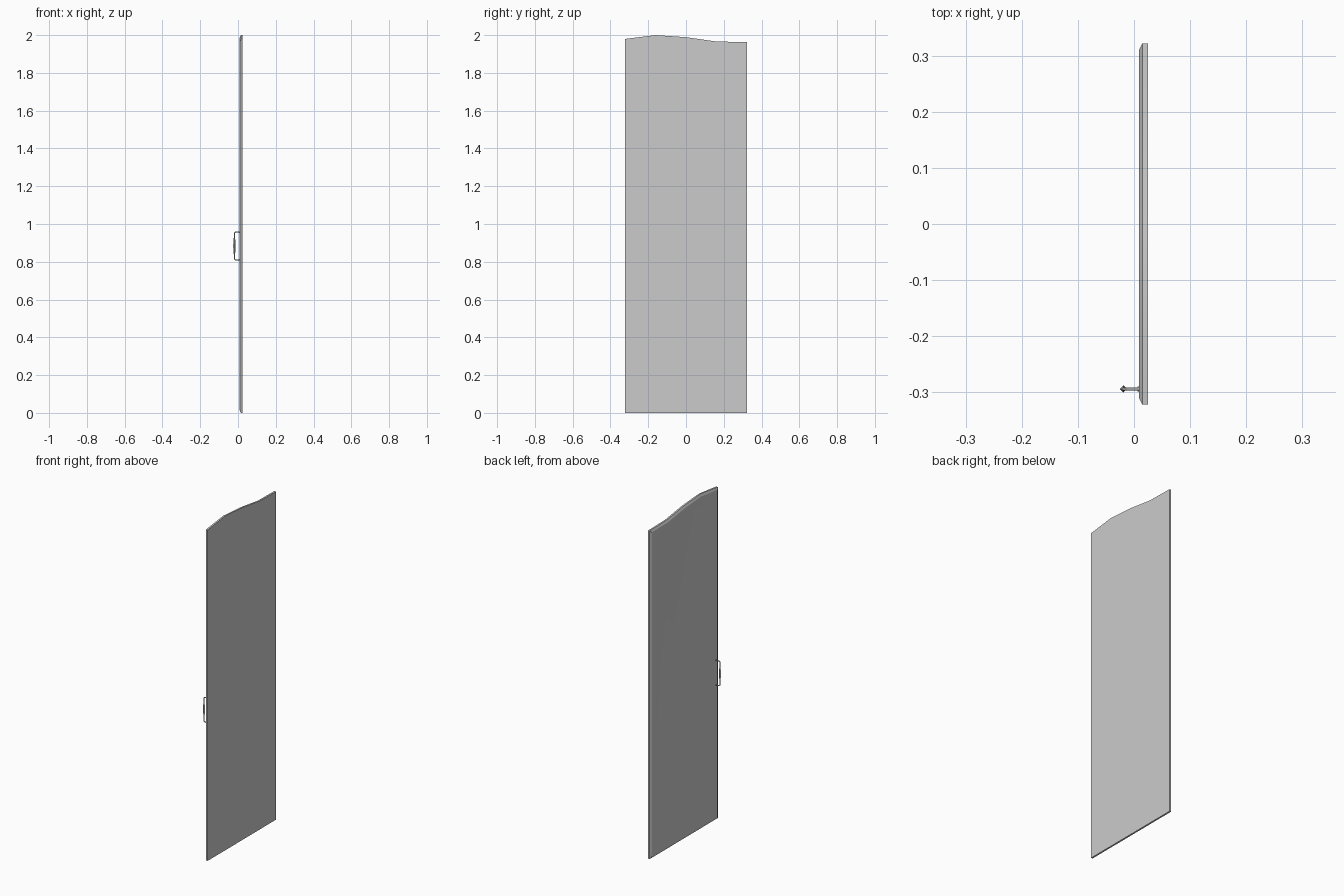
import bpy, bmesh, math
from mathutils import Vector

if "Cube" in bpy.data.objects:
    bpy.data.objects.remove(bpy.data.objects["Cube"])


def make_object(name, bm, angle=30):
    bmesh.ops.recalc_face_normals(bm, faces=bm.faces)
    me = bpy.data.meshes.new(name)
    bm.to_mesh(me)
    bm.free()
    ob = bpy.data.objects.new(name, me)
    bpy.context.collection.objects.link(ob)
    bpy.ops.object.select_all(action='DESELECT')
    ob.select_set(True)
    bpy.context.view_layer.objects.active = ob
    bpy.ops.object.shade_smooth_by_angle(angle=math.radians(angle))
    return ob


def skin(bm, loops):
    """Bridge successive closed loops of points and cap both ends."""
    rings = [[bm.verts.new(p) for p in loop] for loop in loops]
    n = len(rings[0])
    for a, b in zip(rings, rings[1:]):
        for i in range(n):
            j = (i + 1) % n
            bm.faces.new((a[i], a[j], b[j], b[i]))
    bm.faces.new(rings[0])
    bm.faces.new(rings[-1][::-1])


# Door outline with a wavy top, drawn inward by an inset
HALF = 0.322
TOP = [(-1, 1.98), (-0.5, 2.0), (0, 1.989), (0.5, 1.966), (1, 1.963)]


def outline(x, inset):
    w = HALF - inset
    pts = [(x, w, inset), (x, -w, inset)]
    return [Vector(p) for p in pts] + [Vector((x, t * w, z - inset)) for t, z in TOP]


# Door: flat back, chamfered rim, flat frame, sloped recess, centre panel
bm = bmesh.new()
skin(bm, [outline(x, i) for x, i in
          [(0.025, 0), (0.015, 0), (0.009, 0.012), (0.009, 0.035), (0.014, 0.06)]])
make_object("door_panel", bm, 15)

HY, HX = -0.294, -0.019
Z0, Z1 = 0.81, 0.957


# Handle rod: one square-section bar bent into a bracket
def rod_loop(p, along, r):
    side = Vector((0, 1, 0))
    up = along.cross(side)
    return [Vector(p) + r * (math.cos(a) * side + math.sin(a) * up)
            for a in [math.tau * k / 6 for k in range(6)]]


path = [(0.012, Z0), (HX + 0.005, Z0), (HX, Z0 + 0.005),
        (HX, Z1 - 0.005), (HX + 0.005, Z1), (0.012, Z1)]
path = [Vector((x, HY, z)) for x, z in path]
bm = bmesh.new()
loops = []
for i, p in enumerate(path):
    d = path[min(i + 1, len(path) - 1)] - path[max(i - 1, 0)]
    loops.append(rod_loop(p, d.normalized(), 0.003))
skin(bm, loops)
make_object("handle_rod", bm, 40)

# Handle grip: four-sided spindle swelling in the middle
bm = bmesh.new()
grip = [(0.835, 0.003), (0.85, 0.0045), (0.868, 0.006), (0.884, 0.0065),
        (0.90, 0.006), (0.917, 0.0045), (0.932, 0.003)]
skin(bm, [[Vector((HX + r * math.cos(a), HY + r * math.sin(a), z))
           for a in [math.pi / 2 * k for k in range(4)]] for z, r in grip])
make_object("handle_grip", bm, 30)

# Small mounting collars where the rod meets the door
for name, z in (("lower_handle_collar", Z0), ("upper_handle_collar", Z1)):
    bm = bmesh.new()
    skin(bm, [rod_loop((x, HY, z), Vector((1, 0, 0)), r)
              for x, r in [(0.006, 0.004), (0.012, 0.005)]])
    make_object(name, bm, 30)
